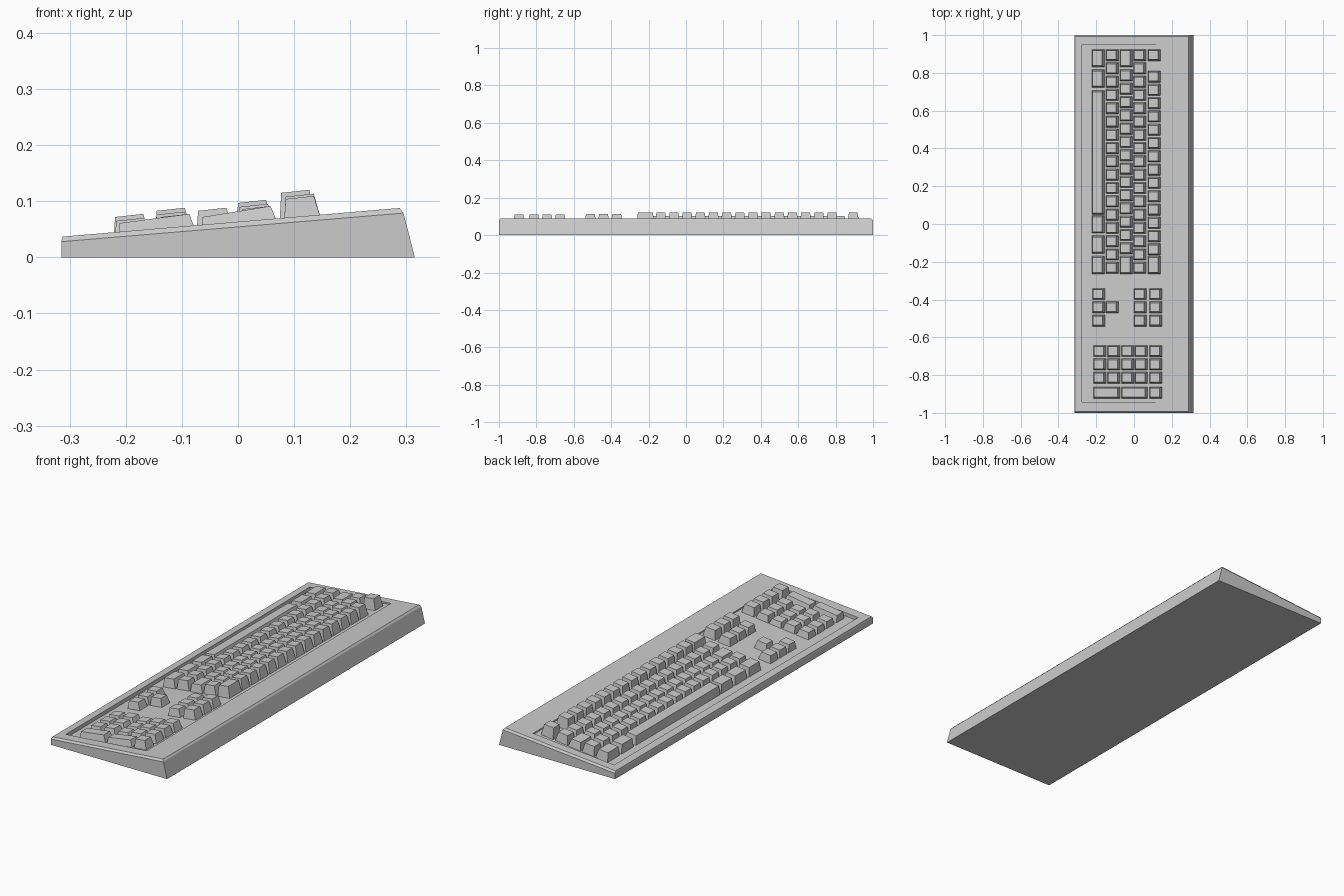
import bpy, bmesh

if "Cube" in bpy.data.objects:
    bpy.data.objects.remove(bpy.data.objects["Cube"])


def make_object(name, bm):
    bmesh.ops.recalc_face_normals(bm, faces=bm.faces)
    mesh = bpy.data.meshes.new(name)
    bm.to_mesh(mesh)
    bm.free()
    obj = bpy.data.objects.new(name, mesh)
    bpy.context.collection.objects.link(obj)
    return obj


def loft(bm, rings):
    """Join rectangular rings (x0, z0, x1, z1, y0, y1), capping both ends."""
    loops = []
    for x0, z0, x1, z1, y0, y1 in rings:
        loops.append([bm.verts.new(p) for p in
                      ((x0, y0, z0), (x1, y0, z1), (x1, y1, z1), (x0, y1, z0))])
    for a, b in zip(loops, loops[1:]):
        for i in range(4):
            j = (i + 1) % 4
            bm.faces.new((a[i], a[j], b[j], b[i]))
    bm.faces.new(loops[0][::-1])
    bm.faces.new(loops[-1])


def deck_z(x):
    return 0.037 + (x + 0.313) * 0.051 / 0.601


def floor_z(x):
    return 0.022 + (x + 0.275) * 0.049 / 0.44


# Wedge case with chamfered rim and sunken key well
WELL = (-0.275, 0.165)
case = bmesh.new()
loft(case, [
    (-0.315, 0, 0.315, 0, -1, 1),
    (-0.315, 0.028, 0.295, 0.079, -1, 1),
    (-0.313, 0.037, 0.288, 0.088, -0.992, 0.992),
    (WELL[0], deck_z(WELL[0]), WELL[1], deck_z(WELL[1]), -0.943, 0.95),
    (WELL[0], floor_z(WELL[0]), WELL[1], floor_z(WELL[1]), -0.943, 0.95),
])
make_object("case", case)

# Row start in x, and height of each key's front top edge
ROW_X = [-0.222, -0.148, -0.074, -0.003, 0.074]
ROW_Z = [0.072, 0.083, 0.083, 0.097, 0.115]
KEY_X, KEY_Y, PITCH = 0.066, 0.061, 0.0704
TOP_Y = 0.925


def key(bm, row, y_top, width=KEY_Y, dx=0, drop=0, rows=1):
    last = row + rows - 1
    x0, x1 = ROW_X[row] + dx, ROW_X[last] + dx + KEY_X
    y0, y1 = y_top - width, y_top
    loft(bm, [
        (x0, floor_z(x0) - 0.001, x1, floor_z(x1) - 0.001, y0, y1),
        (x0 + 0.003, ROW_Z[row] - drop, x1 - 0.013, ROW_Z[last] + 0.0055 - drop,
         y0 + 0.007, y1 - 0.007),
    ])


def run(bm, row, y_top, count, **kw):
    for i in range(count):
        key(bm, row, y_top - i * PITCH, **kw)


# Main block
main = bmesh.new()
WIDE = 0.094
for y, w in ((TOP_Y, WIDE), (0.817, WIDE), (0.706, 0.655),
             (0.045, WIDE), (-0.062, WIDE), (-0.17, WIDE)):
    key(main, 0, y, w)
for row in (1, 3):
    run(main, row, TOP_Y, 17)
for row in (2, 4):
    run(main, row, 0.817 if row == 2 else 0.811, 14)
    key(main, row, -0.17, WIDE)
key(main, 2, TOP_Y, WIDE)
key(main, 4, TOP_Y)
make_object("main_keys", main)

# Arrow and navigation keys
nav = bmesh.new()
for row, dx in ((0, 0.002), (3, 0.003), (4, 0.008)):
    run(nav, row, -0.34, 3, dx=dx, drop=0.007)
key(nav, 1, -0.34 - PITCH, drop=0.007)
make_object("navigation_keys", nav)

# Number pad with two double-length keys
pad = bmesh.new()
for row in range(5):
    run(pad, row, -0.642, 3, dx=0.008, drop=0.011)
for row, n in ((0, 2), (2, 2), (4, 1)):
    key(pad, row, -0.862, dx=0.008, drop=0.011, rows=n)
make_object("number_pad_keys", pad)
